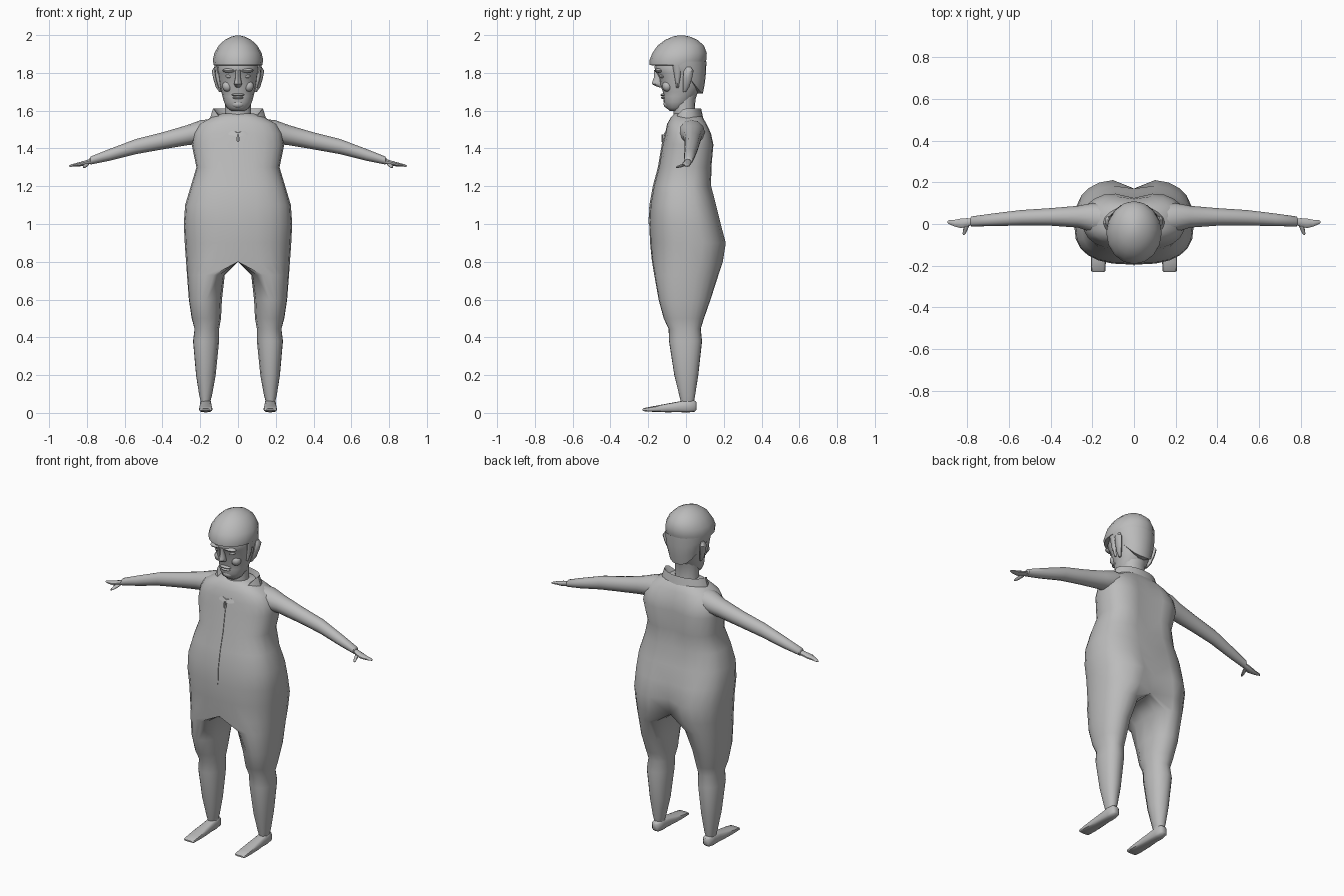
import bpy, bmesh, math
from mathutils import Vector

grey = bpy.data.materials.new("plain grey")
grey.diffuse_color = (0.5, 0.5, 0.5, 1)


def spow(v, p):
    return math.copysign(abs(v) ** p, v)


def finish(name, bm, mirror=False, angle=45):
    bmesh.ops.remove_doubles(bm, verts=bm.verts, dist=0.0004)
    bmesh.ops.recalc_face_normals(bm, faces=bm.faces)
    me = bpy.data.meshes.new(name)
    bm.to_mesh(me)
    bm.free()
    ob = bpy.data.objects.new(name, me)
    bpy.context.collection.objects.link(ob)
    me.materials.append(grey)
    if mirror:
        m = ob.modifiers.new("mirror", 'MIRROR')
        m.use_clip = True
        m.merge_threshold = 0.0005
    bpy.ops.object.select_all(action='DESELECT')
    ob.select_set(True)
    bpy.context.view_layer.objects.active = ob
    bpy.ops.object.shade_smooth_by_angle(angle=math.radians(angle))
    return ob


def loft(name, rings, mirror=False, caps=True, closed=True, on_axis=False, angle=45):
    """Skin a list of equal length point rings."""
    bm = bmesh.new()
    vs = [[bm.verts.new(p) for p in r] for r in rings]
    n = len(rings[0])
    for a, b in zip(vs, vs[1:]):
        for i in range(n if closed else n - 1):
            j = (i + 1) % n
            bm.faces.new((a[i], a[j], b[j], b[i]))
    if caps:
        bm.faces.new(vs[0])
        bm.faces.new(vs[-1])
    if on_axis:  # open the body along the centre plane
        dead = [f for f in bm.faces if all(abs(v.co.x) < 1e-5 for v in f.verts)]
        bmesh.ops.delete(bm, geom=dead, context='FACES')
    return finish(name, bm, mirror, angle)


def oval(axis, at, c, r, n=12, p=1.0):
    """Oval ring across the given axis; c and r are the two remaining coordinates."""
    out = []
    for i in range(n):
        t = 2 * math.pi * i / n
        u, v = c[0] + r[0] * spow(math.sin(t), p), c[1] - r[1] * spow(math.cos(t), p)
        out.append({'x': (at, u, v), 'y': (u, at, v), 'z': (u, v, at)}[axis])
    return out


# Overall: z, middle x, outer x, inner x, front y, back y, spine groove
BODY = [
    (1.585, 0, .085, 0, -.06, .065, 0), (1.565, 0, .14, 0, -.08, .09, 0),
    (1.53, 0, .205, 0, -.10, .115, .01), (1.48, 0, .235, 0, -.11, .14, .02),
    (1.42, 0, .245, 0, -.125, .155, .03), (1.30, 0, .22, 0, -.145, .145, .025),
    (1.20, 0, .25, 0, -.172, .14, .015), (1.10, 0, .28, 0, -.19, .165, .012),
    (1.00, 0, .287, 0, -.195, .19, .02), (.90, 0, .282, 0, -.19, .22, .05),
    (.80, .03, .275, 0, -.18, .20, .07), (.73, .13, .27, .07, -.168, .172, 0),
    (.60, .165, .26, .085, -.145, .13, 0), (.50, .165, .245, .09, -.118, .095, 0),
    (.445, .165, .23, .10, -.092, .078, 0), (.38, .17, .238, .10, -.09, .085, 0),
    (.20, .17, .222, .118, -.062, .065, 0), (.09, .17, .205, .138, -.035, .048, 0),
    (.06, .172, .197, .147, -.028, .042, 0)]


def body_ring(z, xm, xo, xi, yf, yb, groove):
    yc, ry, pts = (yf + yb) / 2, (yb - yf) / 2, []
    p = .76 if z > .75 else .88
    for i in range(13):  # outer half, front to back
        t = math.pi * i / 12
        x = xm + (xo - xm) * spow(math.sin(t), p)
        y = yc - ry * spow(math.cos(t), p)
        if y > yc:
            y -= groove * max(0, 1 - x / .11)
        pts.append((x, y, z))
    yl = pts[-1][1]
    for i in range(1, 6):  # inner half, back to front
        t = math.pi * i / 6
        x = xm - (xm - xi) * spow(math.sin(t), p)
        pts.append((x, (yl + yf) / 2 + (yl - yf) / 2 * math.cos(t), z))
    if xi == 0:
        pts = [(q[0] if 0 < k < 12 else 0, q[1], z) if k < 13 else (0, q[1], z)
               for k, q in enumerate(pts)]
    return pts


loft("overall", [body_ring(*b) for b in BODY], True, True, True, True, 50)

# Sleeves, cuffs, hands and thumbs
sleeve = [(.13, .02, 1.495, .075, .062), (.20, .03, 1.487, .07, .062),
          (.27, .035, 1.47, .052, .053), (.40, .034, 1.44, .042, .045),
          (.54, .03, 1.41, .037, .04), (.68, .02, 1.366, .03, .031),
          (.78, .012, 1.336, .024, .021), (.785, .012, 1.334, .016, .014)]
loft("sleeve", [oval('x', x, (y, z), (ry, rz)) for x, y, z, ry, rz in sleeve], True)
hand = [(.77, .011, 1.334, .015, .013), (.80, .008, 1.326, .021, .013),
        (.83, .003, 1.318, .024, .012), (.86, .004, 1.313, .017, .009),
        (.885, .009, 1.309, .011, .006), (.895, .01, 1.307, .004, .003)]
loft("hand", [oval('x', x, (y, z), (ry, rz), 10) for x, y, z, ry, rz in hand], True)
thumb = [(.0, .80, 1.318, .013, .01), (-.025, .808, 1.308, .011, .008),
         (-.045, .814, 1.302, .008, .006), (-.053, .816, 1.30, .003, .003)]
loft("thumb", [oval('y', y, (x, z), (rx, rz), 8) for y, x, z, rx, rz in thumb], True)

# Feet
foot = [(.056, .04, .014, .02), (.045, .04, .026, .03), (.01, .04, .031, .034),
        (-.04, .036, .031, .028), (-.10, .03, .034, .023), (-.18, .024, .036, .014),
        (-.225, .021, .034, .008), (-.23, .02, .028, .004)]
loft("foot", [oval('y', y, (.171, z - .004), (rx, rz), 12, .6) for y, z, rx, rz in foot], True)
loft("ankle", [oval('z', z, (.171, .008), (r, r * 1.3)) for z, r in
               ((.03, .028), (.06, .027), (.10, .024))], True)

# Neck and head: z, half width, front y, back y
neck = [(1.50, .075, -.07, .06), (1.58, .07, -.065, .045), (1.66, .068, -.07, .05),
        (1.72, .07, -.08, .07)]
head = [(1.598, .035, -.085, -.03), (1.615, .058, -.105, .0), (1.645, .074, -.118, .03),
        (1.675, .082, -.12, .05), (1.70, .088, -.122, .07), (1.74, .10, -.138, .085),
        (1.775, .104, -.142, .09), (1.80, .108, -.158, .09), (1.83, .11, -.168, .09),
        (1.88, .10, -.15, .08)]
crown = [(1.838, .112, -.165, .085), (1.842, .129, -.192, .10), (1.87, .133, -.192, .108),
         (1.905, .125, -.178, .11), (1.945, .102, -.15, .095), (1.975, .07, -.11, .06),
         (1.992, .035, -.07, .02), (1.998, .01, -.04, -.01)]


def stack(name, rows, n=16, p=.95):
    loft(name, [oval('z', z, (0, (f + b) / 2), (w, (b - f) / 2), n, p)
                for z, w, f, b in rows])


stack("neck", neck)
stack("head", head)
stack("hair_crown", crown, 16, 1.0)

# Hair at the back and sides, its lower edge rising towards the temples
rings = []
for k in range(4):
    ring = []
    for i in range(15):
        t = math.pi * (-.08 + 1.16 * i / 14)
        back = max(0, math.sin(t))
        low = 1.69 + .10 * abs(math.cos(t)) ** 3
        z = 1.86 + (low - 1.86) * k / 3
        s = (1, .985, .94, .86)[k]
        ring.append((.127 * s * math.cos(t), -.025 + .133 * s * math.sin(t), z))
    rings.append(ring)
rings.append([(x * .7, y * .7, z) for x, y, z in rings[-1]])
loft("hair_back", rings, caps=False, closed=False)

# Sideburns and ears
loft("sideburn", [oval('z', z, (x, -.045), (.012, ry), 8) for z, x, ry in
                  ((1.72, .09, .006), (1.77, .105, .014), (1.85, .115, .028))], True)
ear = [(1.70, .094, -.008, .006, .008), (1.725, .106, .0, .012, .017),
       (1.77, .118, .008, .013, .024), (1.81, .125, .014, .014, .026),
       (1.83, .12, .014, .006, .012)]
loft("ear", [oval('z', z, (x, y), (rx, ry), 8) for z, x, y, rx, ry in ear], True)

# Face: nose, brow, eyelids, lips and chin
nose = [(1.815, .013, -.158, .012), (1.78, .013, -.150, .018), (1.755, .018, -.150, .028),
        (1.742, .021, -.150, .031), (1.73, .016, -.138, .024), (1.722, .008, -.125, .01)]
loft("nose", [oval('z', z, (0, y), (w, d), 8) for z, w, y, d in nose])


def lump(name, c, r, mirror=False):
    bm = bmesh.new()
    bmesh.ops.create_uvsphere(bm, u_segments=10, v_segments=6, radius=1)
    for v in bm.verts:
        v.co = Vector([c[k] + r[k] * v.co[k] for k in range(3)])
    finish(name, bm, mirror)


lump("brow", (.045, -.142, 1.812), (.04, .024, .012), True)
lump("eyelid", (.046, -.122, 1.783), (.022, .018, .012), True)
lump("cheek", (.055, -.098, 1.73), (.03, .028, .03), True)
lump("upper_lip", (0, -.12, 1.684), (.036, .015, .008))
lump("lower_lip", (0, -.119, 1.669), (.03, .014, .008))
lump("chin", (0, -.097, 1.635), (.035, .022, .022))

# Open collar: base, raised edge, then a folded thickness
inner, top, outer = [], [], []
for i in range(21):
    t = math.pi * (-.5 + 2 * i / 20)
    f = max(0, -math.sin(t))
    c, s = math.cos(t), math.sin(t)
    inner.append((.085 * c, .005 + .07 * s - .025 * f ** 3, 1.56 - .07 * f ** 3))
    top.append((.132 * c, .005 + .075 * s - .045 * f ** 4, 1.612 - .13 * f ** 2.5))
    outer.append((.15 * c, .005 + .088 * s - .04 * f ** 3, 1.553 - .09 * f ** 2))
loft("collar", [inner, top, outer], caps=False, closed=False, angle=30)

# Zip line following the front of the suit, with its pull
front = [(b[4], b[0]) for b in BODY if .99 < b[0] < 1.49]
loft("zip", [[(-.003, y + .004, z), (-.003, y - .004, z), (.003, y - .004, z), (.003, y + .004, z)]
             for y, z in front], angle=30)
loft("zip_pull", [oval('z', z, (0, -.126), (w, .005), 6) for z, w in
                  ((1.475, .005), (1.455, .009), (1.44, .009), (1.435, .005))], angle=30)
